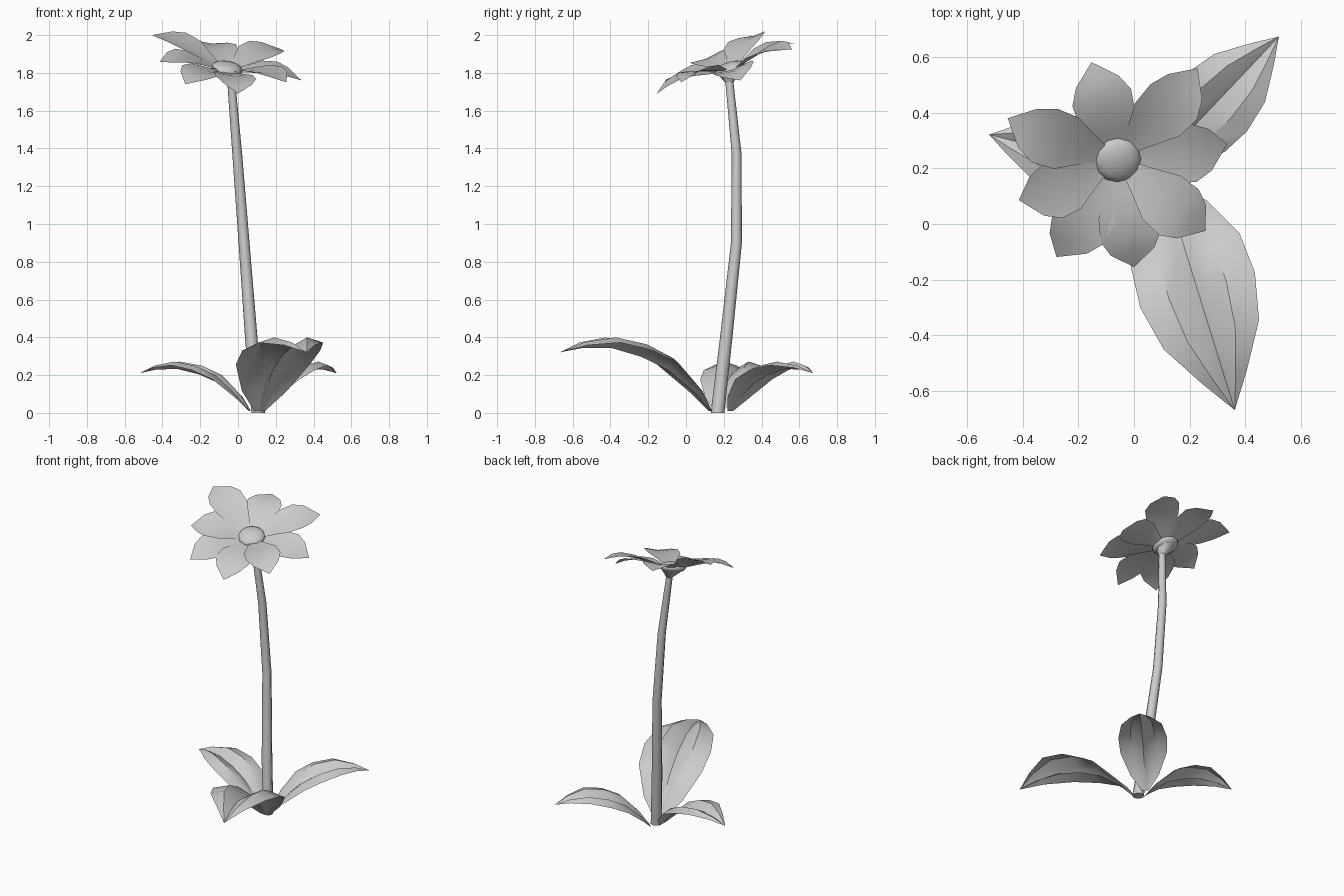
import bpy, bmesh, math
from mathutils import Vector

if "Cube" in bpy.data.objects:
    bpy.data.objects.remove(bpy.data.objects["Cube"])


def finish(name, bm, angle=40):
    bmesh.ops.remove_doubles(bm, verts=bm.verts, dist=0.0005)
    bmesh.ops.recalc_face_normals(bm, faces=bm.faces)
    me = bpy.data.meshes.new(name)
    bm.to_mesh(me)
    bm.free()
    ob = bpy.data.objects.new(name, me)
    bpy.context.collection.objects.link(ob)
    bpy.ops.object.select_all(action='DESELECT')
    bpy.context.view_layer.objects.active = ob
    ob.select_set(True)
    bpy.ops.object.shade_smooth_by_angle(angle=math.radians(angle))
    return ob


def skin(bm, rows, closed=False):
    vs = [[bm.verts.new(p) for p in row] for row in rows]
    n = len(vs[0])
    for a, b in zip(vs, vs[1:]):
        for i in range(n if closed else n - 1):
            j = (i + 1) % n
            bm.faces.new((a[i], a[j], b[j], b[i]))
    return vs


def blade(name, base, tip, up, stations, cross, scale=1.0):
    """Thin leaf surface; stations = (t, half width, rib lift, arch)."""
    base, tip = Vector(base), Vector(tip)
    side = (tip - base).cross(up).normalized()
    rows = []
    for t, hw, lift, arch in stations:
        mid = base.lerp(tip, t) + up * lift * scale
        rows.append([mid + side * hw * u * scale + up * arch * h * scale
                     for u, h in cross])
    bm = bmesh.new()
    skin(bm, rows)
    return finish(name, bm)


UP = Vector((0, 0, 1))

# Stem: bent, tapering tube
bm = bmesh.new()
path = [(0.107, 0.167, 0, 0.036), (0.07, 0.213, 0.4, 0.033),
        (0.032, 0.267, 0.9, 0.029), (-0.004, 0.268, 1.37, 0.026),
        (-0.037, 0.228, 1.77, 0.021), (-0.045, 0.228, 1.81, 0.02)]
ring = [2 * math.pi * i / 8 for i in range(8)]
rows = skin(bm, [[(x + r * math.cos(a), y + r * math.sin(a), z) for a in ring]
                 for x, y, z, r in path], True)
bm.faces.new(rows[0])
bm.faces.new(rows[-1])
finish("stem", bm, 50)

# Base leaves: creased along the rib, each half arched
leaf_shape = [(0, 0.03, 0, 0), (0.1, 0.125, 0.06, 0.03), (0.28, 0.205, 0.13, 0.06),
              (0.46, 0.216, 0.145, 0.065), (0.66, 0.18, 0.13, 0.055),
              (0.85, 0.085, 0.07, 0.03), (1, 0, 0, 0)]
leaf_cross = [(-1, 0.5), (-0.5, 1), (-0.12, 0.3), (0, 0), (0.12, 0.3), (0.5, 1), (1, 0.5)]
for name, base, tip, s in [
        ("front_leaf", (0.115, 0.13, 0.01), (0.363, -0.67, 0.32), 1.0),
        ("back_leaf", (0.105, 0.235, 0.01), (0.522, 0.675, 0.21), 0.7),
        ("left_leaf", (0.063, 0.172, 0.01), (-0.522, 0.322, 0.21), 0.7)]:
    blade(name, base, tip, UP, leaf_shape, leaf_cross, s)

# Petals around the tilted flower centre
C = Vector((-0.06, 0.234, 1.815))
N = Vector((0.15, -0.33, 1)).normalized()
tips = [(-0.153, 0.583, 1.955), (0.229, 0.561, 1.925), (0.336, 0.288, 1.76),
        (0.257, -0.025, 1.75), (0, -0.155, 1.69), (-0.279, -0.119, 1.74),
        (-0.415, 0.086, 1.857), (-0.455, 0.381, 2.0)]
petal_shape = [(0.1, 0.025, 0, 0), (0.3, 0.065, 0.015, 0.01), (0.48, 0.105, 0.03, 0.015),
               (0.68, 0.11, 0.035, 0.015), (0.83, 0.08, 0.025, 0.01), (1, 0, 0, 0)]
for i, tip in enumerate(tips):
    blade(f"petal_{i + 1}", C, tip, N, petal_shape, [(-1, 1), (0, 0), (1, 1)])

# Flower centre: flattened dome
turn = UP.rotation_difference(N).to_matrix()
bm = bmesh.new()
bmesh.ops.create_uvsphere(bm, u_segments=12, v_segments=8, radius=0.085)
for v in bm.verts:
    v.co = C + N * 0.008 + turn @ Vector((v.co.x, v.co.y, v.co.z * 0.4))
finish("flower_centre", bm, 60)

# Calyx: small cup joining stem to petals
bm = bmesh.new()
low = Vector((-0.036, 0.229, 1.75))
skin(bm, [[low + Vector((0.022 * math.cos(a), 0.022 * math.sin(a), 0)) for a in ring],
          [C + turn @ Vector((0.065 * math.cos(a), 0.065 * math.sin(a), -0.012)) for a in ring]],
     True)
finish("calyx", bm, 50)
